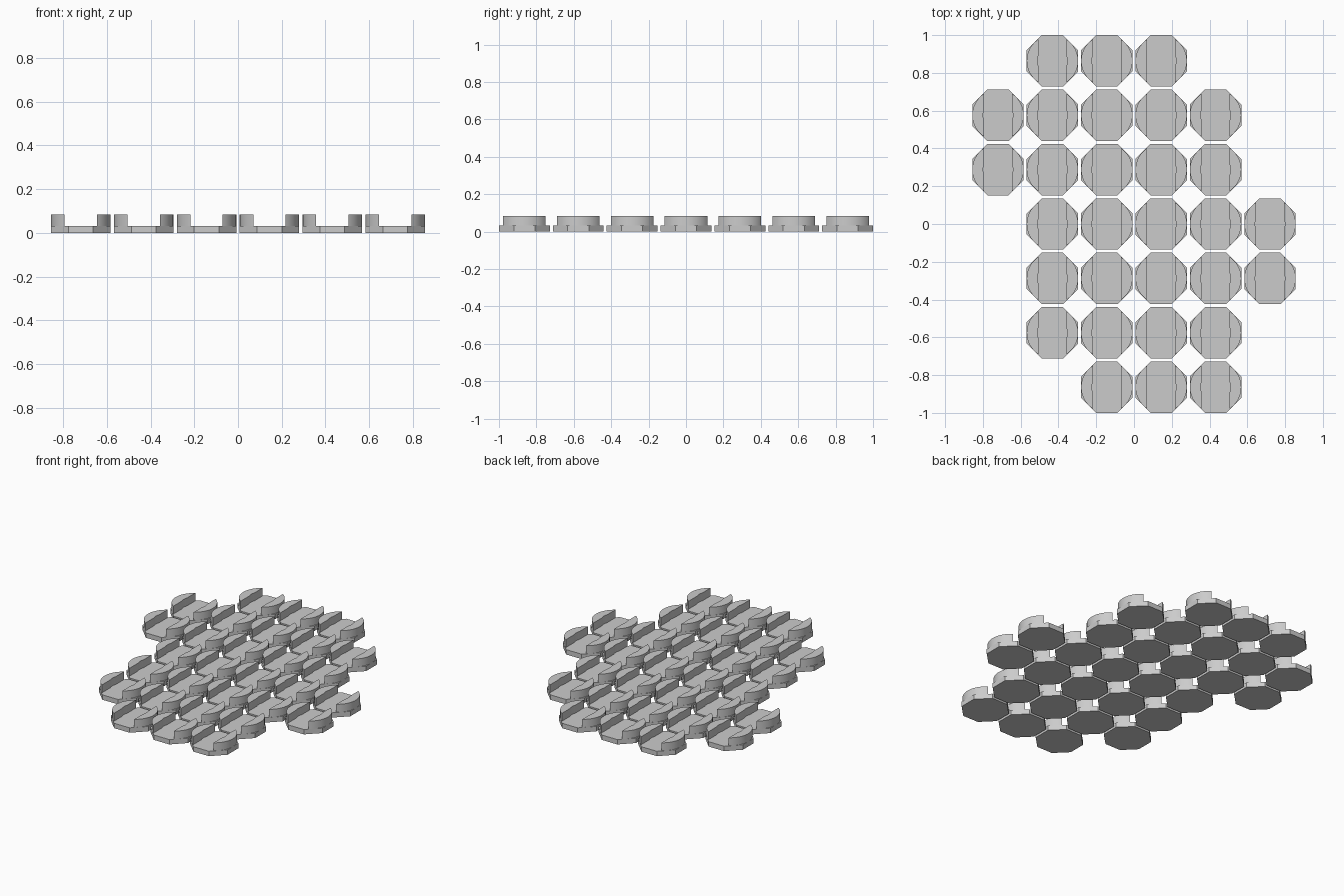
import bpy, bmesh, math

if "Cube" in bpy.data.objects:
    bpy.data.objects.remove(bpy.data.objects["Cube"])

PITCH, R = 0.288, 0.136          # tile spacing, half width of a tile
BASE_H, TOP = 0.032, 0.084       # base thickness, top of the side walls
SLOT, BORE = 0.074, 0.079        # half width of the slot, radius of its round relief

grey = bpy.data.materials.new("light grey")
grey.diffuse_color = (0.6, 0.6, 0.6, 1)
grey.use_nodes = True
grey.node_tree.nodes["Principled BSDF"].inputs["Base Color"].default_value = grey.diffuse_color


def prism(bm, outline, z0, z1):
    """Extrude a closed counter-clockwise outline from z0 to z1."""
    face = bm.faces.new([bm.verts.new((x, y, z0)) for x, y in outline])
    out = bmesh.ops.extrude_face_region(bm, geom=[face], use_keep_orig=True)
    verts = [v for v in out["geom"] if isinstance(v, bmesh.types.BMVert)]
    bmesh.ops.translate(bm, verts=verts, vec=(0, 0, z1 - z0))


def arc(radius, half_angle, steps):
    return [(radius * math.cos(a), radius * math.sin(a))
            for a in (half_angle * (2 * i / steps - 1) for i in range(steps + 1))]


def make_mesh(name, outlines, z0, z1):
    bm = bmesh.new()
    for outline in outlines:
        prism(bm, outline, z0, z1)
    bmesh.ops.recalc_face_normals(bm, faces=bm.faces)
    mesh = bpy.data.meshes.new(name)
    bm.to_mesh(mesh)
    bm.free()
    mesh.materials.append(grey)
    return mesh


# Octagonal base with flat sides facing the axes
corner = R / math.cos(math.pi / 8)
octagon = [(corner * math.cos(a), corner * math.sin(a))
           for a in (math.pi / 8 + i * math.pi / 4 for i in range(8))]
base_mesh = make_mesh("tile_base", [octagon], 0, BASE_H)

# Pair of curved side walls: a disc cut by a straight slot with a shallow round relief
wall = arc(R, math.acos(SLOT / R), 24) + arc(BORE, math.acos(SLOT / BORE), 6)[::-1]
walls_mesh = make_mesh("side_walls", [wall, [(-x, -y) for x, y in wall]], BASE_H, TOP)

# Rows from back to front: first and last column of each
rows = [(1, 3), (0, 4), (0, 4), (1, 5), (1, 5), (1, 4), (2, 4)]
for r, (first, last) in enumerate(rows):
    for c in range(first, last + 1):
        for mesh in (base_mesh, walls_mesh):
            ob = bpy.data.objects.new(mesh.name, mesh)
            ob.location = ((c - 2.5) * PITCH, (3 - r) * PITCH, 0)
            bpy.context.collection.objects.link(ob)

# Smooth the curved walls, keeping their edges sharp
sample = next(o for o in bpy.data.objects if o.data == walls_mesh)
for p in walls_mesh.polygons:
    p.use_smooth = True
for e in walls_mesh.edges:
    a, b = [p.normal for p in walls_mesh.polygons if e.key in p.edge_keys][:2]
    e.use_edge_sharp = a.angle(b) > math.radians(30)
